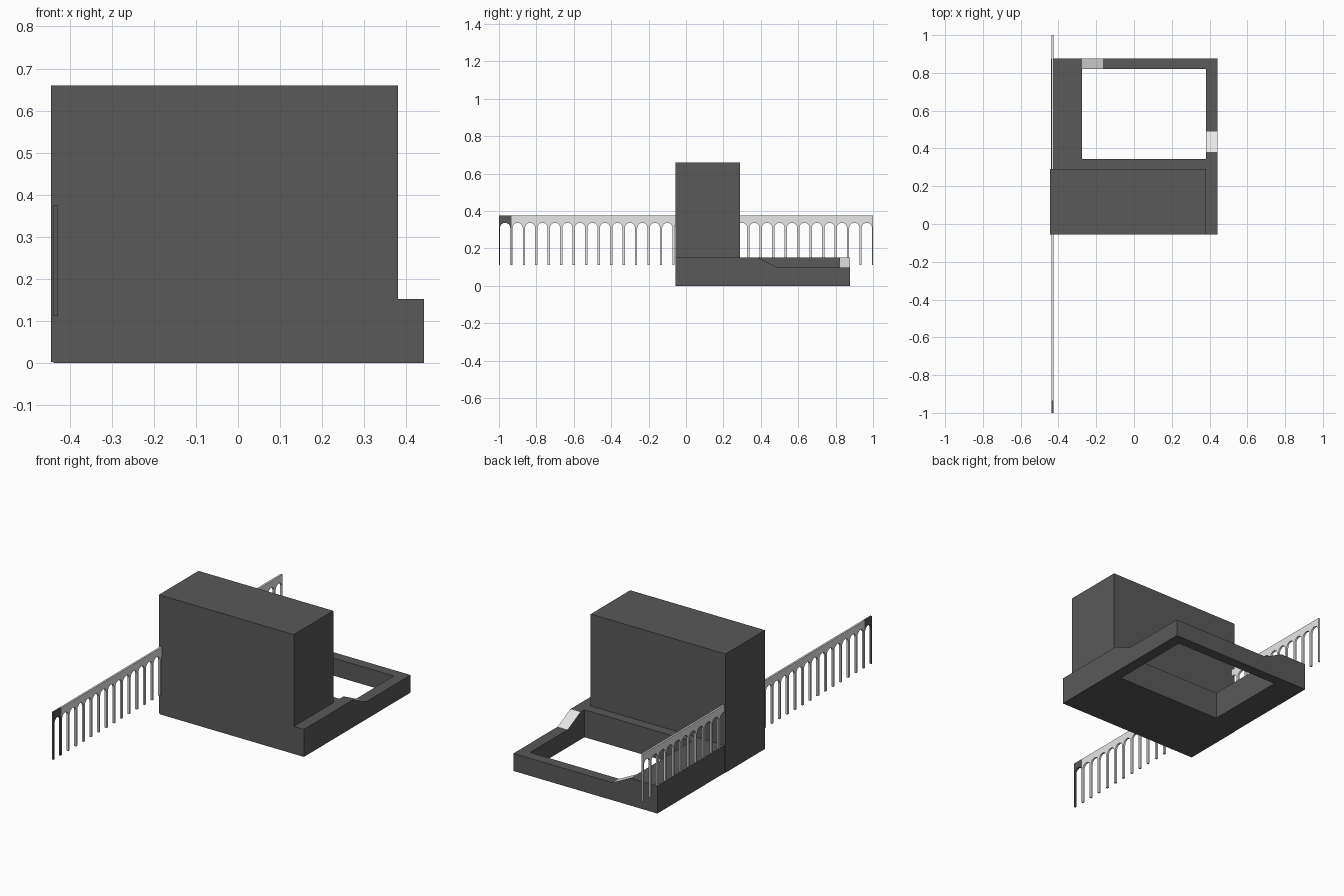
import bpy, bmesh, math
from mathutils import Vector

if "Cube" in bpy.data.objects:
    bpy.data.objects.remove(bpy.data.objects["Cube"])


def material(name, value):
    mat = bpy.data.materials.new(name)
    mat.use_nodes = True
    colour = (value, value, value, 1)
    mat.diffuse_color = colour
    mat.node_tree.nodes["Principled BSDF"].inputs["Base Color"].default_value = colour
    return mat


dark = material("dark grey", 0.1)
light = material("light grey", 0.8)


def prism(name, outline, axis, lo, hi, mats):
    """Extrude an outline of (horizontal, z) points along the x or y axis."""
    bm = bmesh.new()
    place = (lambda p: Vector((lo, p[0], p[1]))) if axis == "x" else (
        lambda p: Vector((p[0], lo, p[1])))
    face = bm.faces.new([bm.verts.new(place(p)) for p in outline])
    ext = bmesh.ops.extrude_face_region(bm, geom=[face])
    moved = [v for v in ext["geom"] if isinstance(v, bmesh.types.BMVert)]
    step = Vector((hi - lo, 0, 0)) if axis == "x" else Vector((0, hi - lo, 0))
    bmesh.ops.translate(bm, verts=moved, vec=step)
    bmesh.ops.recalc_face_normals(bm, faces=bm.faces)
    # Sloping faces take the second material
    for f in bm.faces:
        if len(mats) > 1 and 0.3 < f.normal.z < 0.97:
            f.material_index = 1
    mesh = bpy.data.meshes.new(name)
    bm.to_mesh(mesh)
    bm.free()
    for m in mats:
        mesh.materials.append(m)
    obj = bpy.data.objects.new(name, mesh)
    bpy.context.collection.objects.link(obj)
    return obj


def rect(a, b, z0, z1):
    return [(a, z0), (b, z0), (b, z1), (a, z1)]


# Main block
FRONT, REAR = -0.055, 0.29
prism("main_block", rect(FRONT, REAR, 0.003, 0.66), "x", -0.445, 0.38, [dark])

# Courtyard walls, tall at the front and left, low at the right and back
LEFT, RIGHT, BACK = -0.439, 0.442, 0.877
IN_L, IN_R, IN_F, IN_B = -0.275, 0.38, 0.345, 0.82
TALL, LOW = 0.152, 0.097
prism("front_plinth", rect(FRONT, IN_F, 0, TALL), "x", LEFT, IN_R, [dark])
prism("left_wall", rect(IN_F, BACK, 0, TALL), "x", LEFT, IN_L, [dark])
prism("right_wall", [(FRONT, 0), (BACK, 0), (BACK, LOW), (0.49, LOW),
                     (0.38, TALL), (FRONT, TALL)], "x", IN_R, RIGHT, [dark, light])
prism("back_wall", [(IN_L, 0), (IN_R, 0), (IN_R, LOW), (-0.165, LOW),
                    (IN_L, TALL)], "y", IN_B, BACK, [dark, light])

# Arcade of round arches
BAYS = 30
PITCH = 2 / BAYS
HALF_PIER = 0.006
FOOT, CROWN, TOP = 0.112, 0.337, 0.375
RADIUS = PITCH / 2 - HALF_PIER


def arcade(name, first, last, mat):
    points = [(-1 + first * PITCH, FOOT)]
    for i in range(first, last):
        centre = -1 + (i + 0.5) * PITCH
        points.append((centre - RADIUS, FOOT))
        for k in range(13):
            a = math.pi * (1 - k / 12)
            points.append((centre + RADIUS * math.cos(a),
                           CROWN - RADIUS + RADIUS * math.sin(a)))
        points.append((centre + RADIUS, FOOT))
    end = -1 + last * PITCH
    points += [(end, FOOT), (end, TOP), (-1 + first * PITCH, TOP)]
    prism(name, points, "x", -0.438, -0.4275, [mat])


arcade("arcade_end_bay", 0, 1, dark)
arcade("arcade", 1, BAYS, light)
